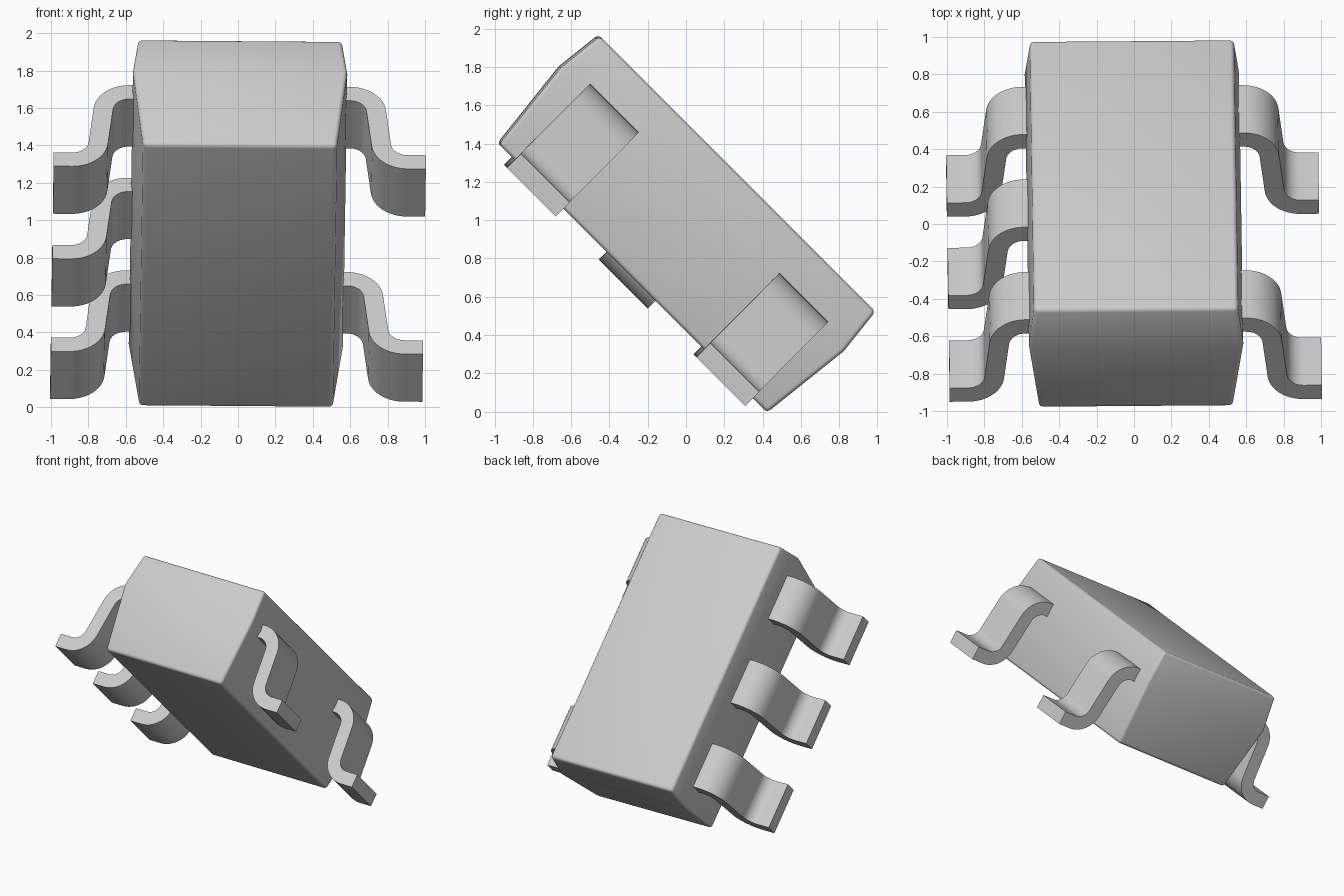
import bpy, bmesh, math
from mathutils import Matrix, Vector

cube = bpy.data.objects.get("Cube")
if cube:
    bpy.data.objects.remove(cube, do_unlink=True)

# Tilted pose shared by every part
POSE = (Matrix.Translation((0, 0, 0.98))
        @ Matrix.Rotation(math.radians(-45), 4, 'X')
        @ Matrix.Rotation(0.011, 4, 'Z'))

grey = bpy.data.materials.new("light_grey")
grey.use_nodes = True
colour = (0.6, 0.6, 0.6, 1)
grey.diffuse_color = colour
grey.node_tree.nodes["Principled BSDF"].inputs["Base Color"].default_value = colour


def finish(name, bm):
    bmesh.ops.recalc_face_normals(bm, faces=bm.faces)
    mesh = bpy.data.meshes.new(name)
    bm.to_mesh(mesh)
    bm.free()
    mesh.materials.append(grey)
    obj = bpy.data.objects.new(name, mesh)
    bpy.context.collection.objects.link(obj)
    obj.matrix_world = POSE
    bpy.ops.object.select_all(action='DESELECT')
    obj.select_set(True)
    bpy.context.view_layer.objects.active = obj
    return obj


# Package body: stacked rectangles that taper away from the parting line
def make_body():
    bm = bmesh.new()
    part_z, half_x, half_y, draft = 0.113, 0.573, 1.047, 0.11
    rings = []
    for z in (-0.397, part_z, 0.376):
        inset = draft * abs(z - part_z)
        x, y = half_x - inset, half_y - inset
        rings.append([bm.verts.new((sx * x, sy * y, z))
                      for sx, sy in ((-1, -1), (1, -1), (1, 1), (-1, 1))])
    for low, high in zip(rings, rings[1:]):
        for i in range(4):
            j = (i + 1) % 4
            bm.faces.new((low[i], low[j], high[j], high[i]))
    bm.faces.new(rings[0])
    bm.faces.new(rings[-1])
    body = finish("body", bm)
    bevel = body.modifiers.new("rounded_edges", 'BEVEL')
    bevel.width = 0.022
    bevel.segments = 4
    bevel.limit_method = 'ANGLE'
    bevel.angle_limit = math.radians(35)
    bpy.ops.object.modifier_apply(modifier=bevel.name)
    bpy.ops.object.shade_smooth_by_angle(angle=math.radians(30))


# Centre line of a gull-wing lead, as (point, normal) pairs
def lead_path(steps=12):
    radius, sweep, straight = 0.14, math.radians(84), 0.263
    path = [(Vector((0.45, 0.111)), Vector((0, 1)))]
    centre = Vector((0.59, 0.111 - radius))
    for i in range(steps + 1):
        a = sweep * i / steps
        n = Vector((math.sin(a), math.cos(a)))
        path.append((centre + n * radius, n))
    n = path[-1][1]
    centre = path[-1][0] + Vector((n.y, -n.x)) * straight + n * radius
    for i in range(steps + 1):
        a = sweep * (1 - i / steps)
        n = Vector((math.sin(a), math.cos(a)))
        path.append((centre - n * radius, n))
    path.append((Vector((0.995, path[-1][0].y)), Vector((0, 1))))
    return path


def make_lead(name, side, y):
    bm = bmesh.new()
    half_thick, half_wide = 0.052, 0.18
    rings = []
    for p, n in lead_path():
        top, low = p + n * half_thick, p - n * half_thick
        rings.append([bm.verts.new((side * q.x, y + w, q.y))
                      for q, w in ((top, -half_wide), (top, half_wide),
                                   (low, half_wide), (low, -half_wide))])
    for a, b in zip(rings, rings[1:]):
        for i in range(4):
            j = (i + 1) % 4
            bm.faces.new((a[i], a[j], b[j], b[i]))
    bm.faces.new(rings[0])
    bm.faces.new(rings[-1])
    finish(name, bm)
    bpy.ops.object.shade_smooth_by_angle(angle=math.radians(30))


make_body()

# Two leads on the left side, three on the right
PITCH = 0.70
for place, row in (("upper", -1), ("lower", 1)):
    make_lead(f"left_{place}_lead", 1, row * PITCH)
for place, row in (("upper", -1), ("middle", 0), ("lower", 1)):
    make_lead(f"right_{place}_lead", -1, row * PITCH)
